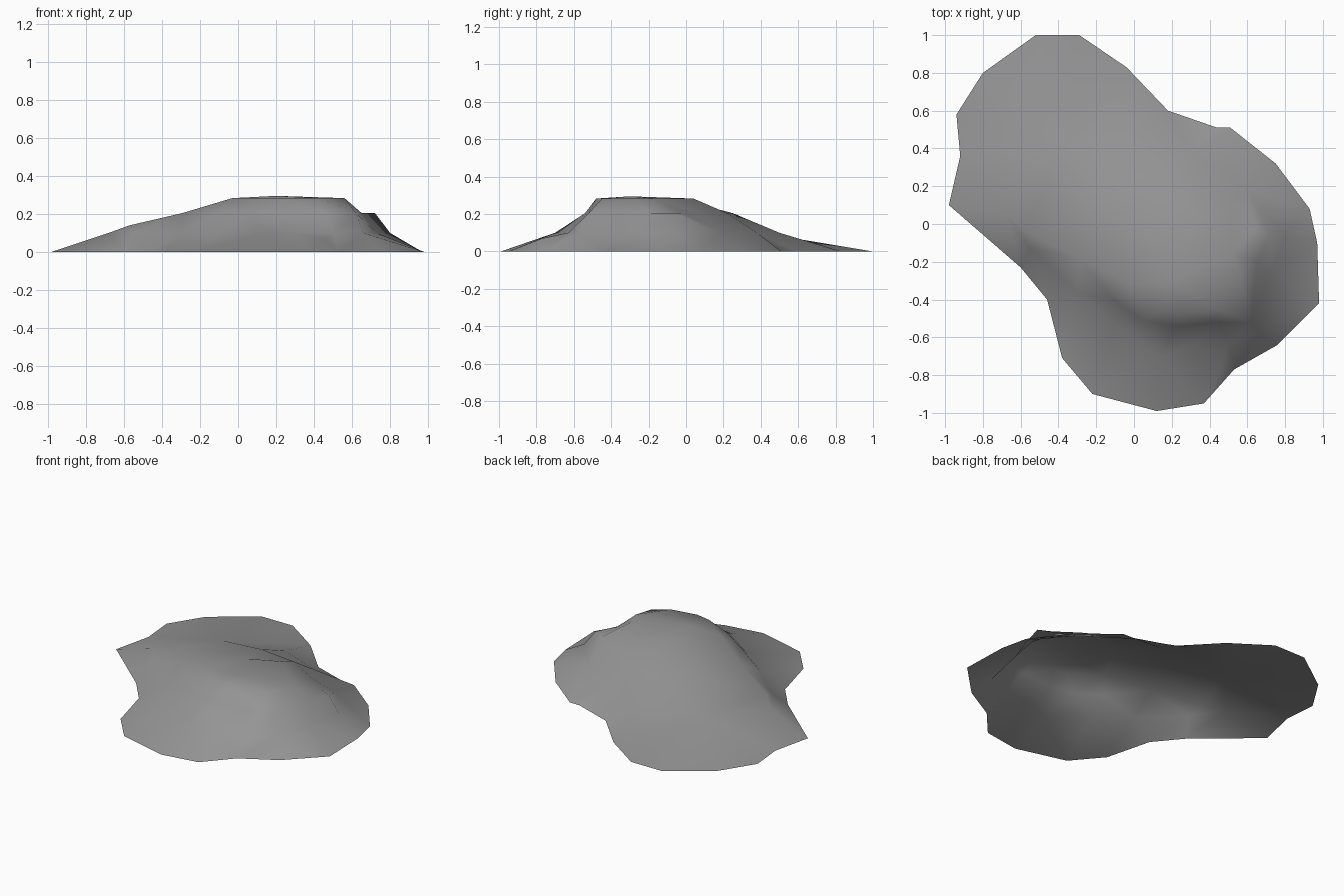
import bpy
import math
from mathutils import Vector
from mathutils.geometry import delaunay_2d_cdt

cube = bpy.data.objects.get("Cube")
if cube:
    bpy.data.objects.remove(cube, do_unlink=True)


def make_material(name, colour):
    mat = bpy.data.materials.new(name)
    mat.use_nodes = True
    mat.diffuse_color = colour
    mat.node_tree.nodes["Principled BSDF"].inputs["Base Color"].default_value = colour
    return mat


# Ground outline, counted clockwise from the back edge of the long lobe
shoreline = [
    (-.52, 1), (-.29, 1), (-.04, .83), (.18, .6), (.44, .51), (.51, .51),
    (.75, .32), (.93, .08), (.97, -.1), (.98, -.42), (.76, -.64), (.53, -.77),
    (.37, -.95), (.12, -.99), (-.22, -.9), (-.38, -.71), (-.46, -.4),
    (-.6, -.23), (-.98, .1), (-.92, .36), (-.94, .58), (-.8, .8),
]

# Contour of the lower slope
lower_slope = [
    (-.68, .06), (-.4, .4), (0, .5), (.3, .38), (.6, .18), (.8, -.06),
    (.73, -.25), (.66, -.57), (.5, -.63), (.3, -.64), (.14, -.7),
    (-.1, -.52), (-.3, -.36), (-.55, -.13),
]

# Contour of the upper slope, tight against the front cliff
upper_slope = [
    (-.29, -.18), (-.15, .1), (0, .25), (.25, .22), (.5, .08), (.64, -.02),
    (.72, -.06), (.65, -.2), (.62, -.52), (.45, -.52), (.22, -.54),
    (.05, -.51), (-.1, -.41),
]

# Rim of the summit plateau
plateau_rim = [
    (-.03, -.32), (.1, -.05), (.3, .04), (.52, -.16), (.56, -.27),
    (.43, -.45), (.25, -.48), (.15, -.46),
]

# Single points: summit, cliff crest and the front spur
spots = [(.2, -.3, .295), (-.57, -.04, .14), (.46, -.77, .07)]


def build_terrain(name, contours, spots, material):
    """Join closed contours and spot heights into one triangulated surface."""
    flat, heights, edges = [], [], []
    for height, ring in contours:
        start, count = len(flat), len(ring)
        flat += [Vector(p) for p in ring]
        heights += [height] * count
        edges += [(start + i, start + (i + 1) % count) for i in range(count)]
    for x, y, height in spots:
        flat.append(Vector((x, y)))
        heights.append(height)

    points, _, faces, sources, _, _ = delaunay_2d_cdt(flat, edges, [], 1, 1e-5)
    verts = []
    for point, source in zip(points, sources):
        if source:
            height = heights[source[0]]
        else:
            nearest = min(range(len(flat)), key=lambda i: (flat[i] - point).length)
            height = heights[nearest]
        verts.append((point.x, point.y, height))

    mesh = bpy.data.meshes.new(name)
    mesh.from_pydata(verts, [], faces)
    mesh.materials.append(material)
    mesh.update()
    obj = bpy.data.objects.new(name, mesh)
    bpy.context.collection.objects.link(obj)
    return obj


# Open hill surface in plain rock grey
rock_grey = make_material("rock grey", (.3, .3, .3, 1))
contours = [(0, shoreline), (.1, lower_slope), (.205, upper_slope), (.283, plateau_rim)]
hill = build_terrain("hill", contours, spots, rock_grey)

# Soft slopes with the sharpest folds kept
bpy.ops.object.select_all(action="DESELECT")
hill.select_set(True)
bpy.context.view_layer.objects.active = hill
bpy.ops.object.shade_smooth_by_angle(angle=math.radians(60))
